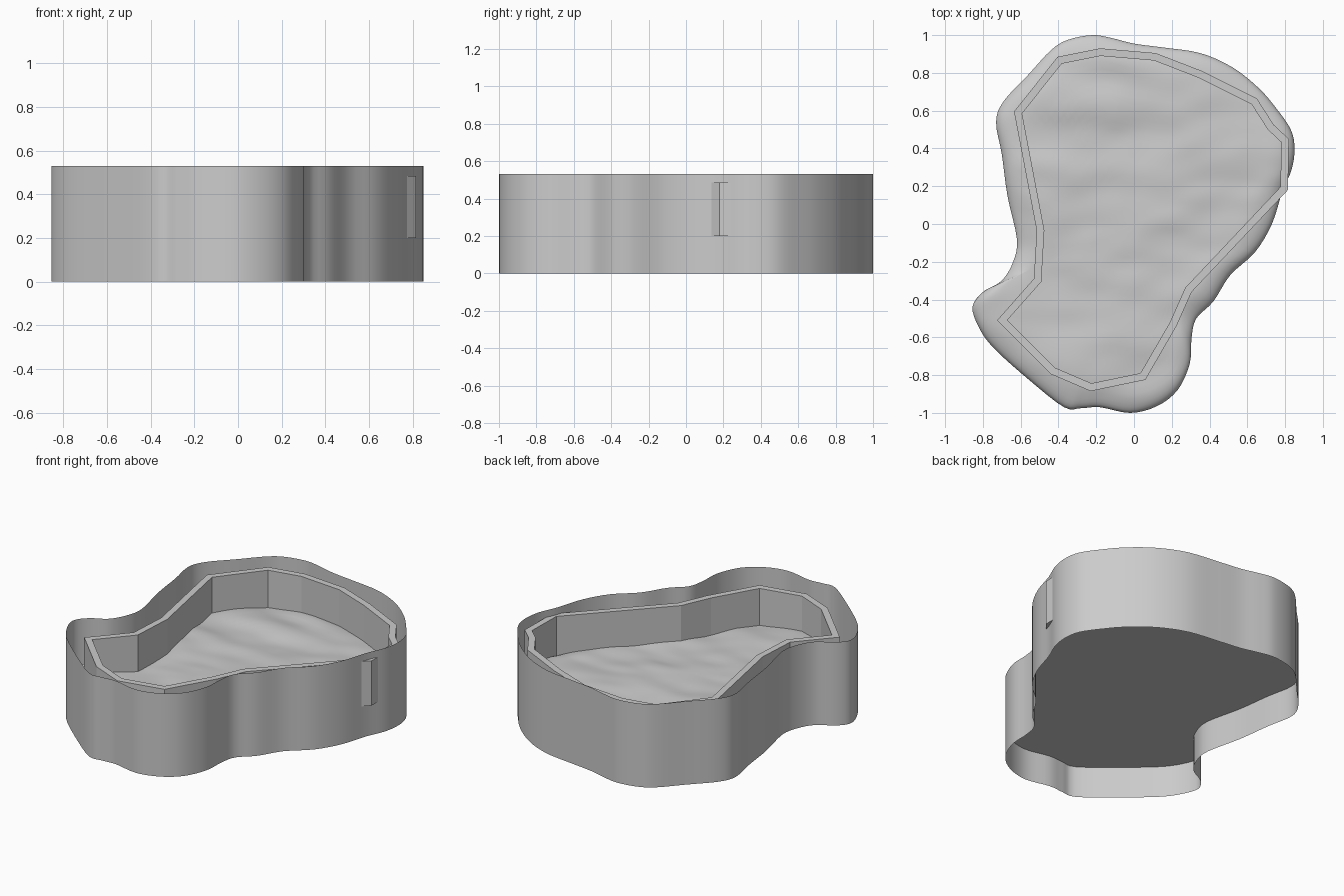
import bpy, bmesh
from mathutils import Vector, noise

if "Cube" in bpy.data.objects:
    bpy.data.objects.remove(bpy.data.objects["Cube"])

RIM_TOP, BASE, FENCE_TOP, FENCE_W = 0.53, 0.20, 0.485, 0.04

OUTLINE = [(.85, .40), (.83, .5), (.755, .61), (.66, .72), (.52, .83), (.35, .905),
           (.15, .935), (0, .955), (-.12, .985), (-.22, 1), (-.35, .975), (-.44, .92),
           (-.56, .79), (-.69, .65), (-.73, .54), (-.70, .37), (-.67, .15), (-.62, -.08),
           (-.64, -.2), (-.70, -.3), (-.80, -.36), (-.855, -.44), (-.82, -.55),
           (-.74, -.66), (-.55, -.83), (-.37, -.97), (-.28, -.975), (-.18, -.97),
           (-.02, -1), (.12, -.965), (.23, -.88), (.295, -.74), (.305, -.6), (.33, -.5),
           (.42, -.41), (.51, -.27), (.64, -.15), (.73, 0), (.785, .17), (.835, .29)]

FENCE = [(.82, .45), (.74, .525), (.65, .665), (.36, .81), (.115, .905), (-.18, .93),
         (-.405, .885), (-.635, .595), (-.515, -.035), (-.53, -.29), (-.725, -.51),
         (-.44, -.795), (-.23, -.885), (.06, -.825), (.225, -.54), (.305, -.36),
         (.815, .18)]


def smooth_loop(pts, steps):
    """Closed Catmull-Rom loop through the points."""
    p = [Vector(q) for q in pts]
    n, out = len(p), []
    for i in range(n):
        a, b, c, d = p[i - 1], p[i], p[(i + 1) % n], p[(i + 2) % n]
        for k in range(steps):
            t = k / steps
            out.append(0.5 * (2 * b + (c - a) * t + (2 * a - 5 * b + 4 * c - d) * t * t
                              + (3 * b - a - 3 * c + d) * t ** 3))
    return out


def inset(pts, w):
    """Mitred inward offset of a counter-clockwise polygon."""
    p = [Vector(q) for q in pts]
    out = []
    for i in range(len(p)):
        e1 = (p[i] - p[i - 1]).normalized()
        e2 = (p[(i + 1) % len(p)] - p[i]).normalized()
        n1, n2 = Vector((-e1.y, e1.x)), Vector((-e2.y, e2.x))
        out.append(p[i] + (n1 + n2) * w / (1 + n1.dot(n2)))
    return out


def ring(bm, pts, z):
    return [bm.verts.new((q[0], q[1], z)) for q in pts]


def bridge(bm, a, b):
    n = len(a)
    for i in range(n):
        j = (i + 1) % n
        bm.faces.new((a[i], a[j], b[j], b[i]))


def finish(bm, name, smooth=None):
    me = bpy.data.meshes.new(name)
    bm.to_mesh(me)
    bm.free()
    ob = bpy.data.objects.new(name, me)
    bpy.context.collection.objects.link(ob)
    if smooth:
        bpy.ops.object.select_all(action='DESELECT')
        ob.select_set(True)
        bpy.context.view_layer.objects.active = ob
        bpy.ops.object.shade_smooth_by_angle(angle=smooth)
    return ob


edge = smooth_loop(OUTLINE, 4)

# Outer skirt: thin open sheet
bm = bmesh.new()
bridge(bm, ring(bm, edge, 0), ring(bm, edge, RIM_TOP))
finish(bm, "outer_skirt", 0.6)

# Ground: flat underside, rounded edge and gently rolling top
bm = bmesh.new()


def ground_height(p, s):
    t = min(1, (1 - s) * p.length / max(s, .05) / 0.16)
    dome = (1 - (1 - t) ** 2) ** 0.5
    ripple = noise.noise((p.x * 2.2 + 3, p.y * 5, 0.7)) * 0.022
    ripple += noise.noise((p.x * 5, p.y * 9 + 4, 2.3)) * 0.007
    return BASE + dome * (0.06 + ripple)


bottom = ring(bm, edge, BASE)
bm.faces.new(bottom[::-1])
prev = bottom
scales = [.995, .985, .97, .95, .925] + [.9 - .04 * k for k in range(22)]
for s in scales:
    pts = [q * s for q in edge]
    cur = [bm.verts.new((p.x, p.y, ground_height(p, s))) for p in pts]
    bridge(bm, prev, cur)
    prev = cur
hub = bm.verts.new((0, 0, ground_height(Vector((0, 0)), 0) * .2 + .8 * prev[0].co.z))
hub.co.z = sum(v.co.z for v in prev) / len(prev)
for i in range(len(prev)):
    bm.faces.new((prev[i], prev[(i + 1) % len(prev)], hub))
finish(bm, "ground", 1.2)

# Fence: faceted wall of constant thickness
bm = bmesh.new()
inner = inset(FENCE, FENCE_W)
rings = [ring(bm, FENCE, BASE), ring(bm, FENCE, FENCE_TOP),
         ring(bm, inner, FENCE_TOP), ring(bm, inner, BASE)]
for k in range(4):
    bridge(bm, rings[k], rings[(k + 1) % 4])
finish(bm, "fence")
